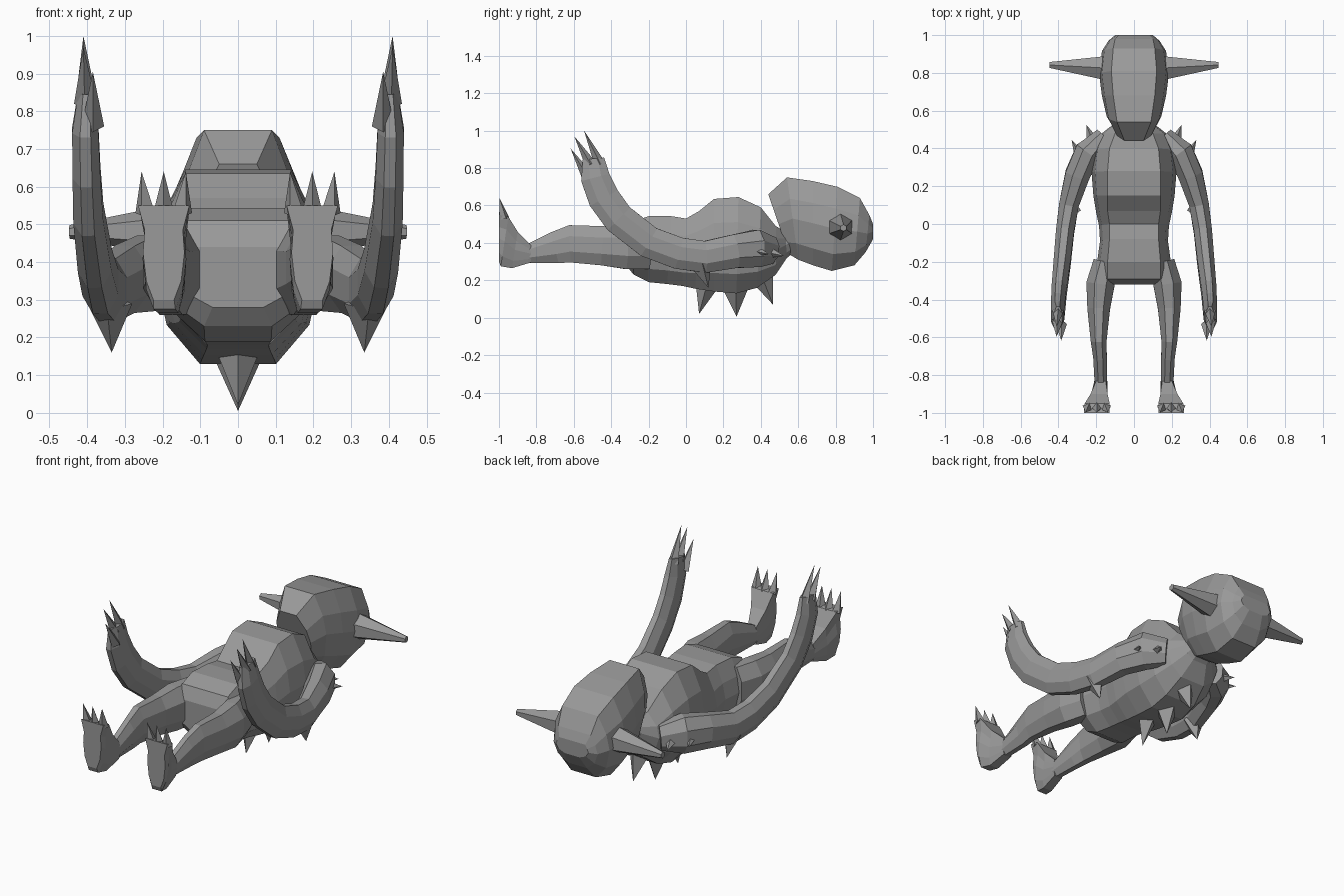
import bpy, bmesh, math
from mathutils import Vector

cube = bpy.data.objects.get("Cube")
if cube:
    bpy.data.objects.remove(cube, do_unlink=True)

skin = bpy.data.materials.new("grey skin")
skin.use_nodes = True
skin.diffuse_color = (0.32, 0.32, 0.32, 1)
skin.node_tree.nodes["Principled BSDF"].inputs["Base Color"].default_value = skin.diffuse_color


def finish(name, bm, mirror):
    bmesh.ops.recalc_face_normals(bm, faces=bm.faces)
    mesh = bpy.data.meshes.new(name)
    bm.to_mesh(mesh)
    bm.free()
    mesh.materials.append(skin)
    obj = bpy.data.objects.new(name, mesh)
    bpy.context.scene.collection.objects.link(obj)
    if mirror:
        mod = obj.modifiers.new("mirror", 'MIRROR')
        mod.use_mirror_merge = False
    return obj


def loft(name, rings, mirror=False):
    """Skin a list of equal rings and close both ends."""
    bm = bmesh.new()
    loops = [[bm.verts.new(p) for p in ring] for ring in rings]
    for a, b in zip(loops, loops[1:]):
        for i in range(len(a)):
            j = (i + 1) % len(a)
            bm.faces.new((a[i], a[j], b[j], b[i]))
    bm.faces.new(loops[0])
    bm.faces.new(loops[-1])
    return finish(name, bm, mirror)


def section(top, bottom, width, flat, low=0.45, x=0):
    """Flat-topped ring between a top and a bottom (y, z) point."""
    half = [(flat, 1), (width * 0.92, 0.74), (width, 0.5),
            (width * 0.84, 0.2), (width * low, 0)]
    outline = half + [(-w, h) for w, h in reversed(half)]
    t, b = Vector((x, *top)), Vector((x, *bottom))
    return [b.lerp(t, h) + Vector((w, 0, 0)) for w, h in outline]


def limb(name, path, sides=8):
    """Mirrored tube along (x, y, z, side radius, depth radius) points."""
    pts = [Vector(p[:3]) for p in path]
    rings = []
    for i, p in enumerate(path):
        along = (pts[min(i + 1, len(pts) - 1)] - pts[max(i - 1, 0)]).normalized()
        side = Vector((1, 0, 0))
        side = (side - along * side.dot(along)).normalized()
        depth = along.cross(side)
        angles = [math.tau * (k + 0.5) / sides for k in range(sides)]
        rings.append([pts[i] + (side * math.cos(a) * p[3] + depth * math.sin(a) * p[4]) * 1.08
                      for a in angles])
    return loft(name, rings, True)


def spike(name, base, tip, radius, end=0, sides=4, mirror=True):
    bm = bmesh.new()
    base, tip = Vector(base), Vector(tip)
    axis = tip - base
    bmesh.ops.create_cone(bm, cap_ends=True, segments=sides, radius1=radius,
                          radius2=end, depth=axis.length)
    turn = axis.to_track_quat('Z', 'Y').to_matrix().to_4x4()
    bmesh.ops.transform(bm, matrix=turn, verts=bm.verts)
    bmesh.ops.translate(bm, vec=(base + tip) / 2, verts=bm.verts)
    return finish(name, bm, mirror)


# Head and ears
loft("head", [
    section((.44, .66), (.55, .34), .10, .05),
    section((.54, .75), (.60, .31), .145, .09),
    section((.68, .73), (.68, .28), .17, .11),
    section((.81, .70), (.78, .25), .185, .12),
    section((.93, .64), (.90, .28), .17, .11),
    section((.98, .55), (.96, .35), .135, .10),
    section((1.0, .50), (1.0, .42), .10, .08),
])
spike("ear", (.14, .825, .485), (.447, .842, .48), .075, .018, 6)

# Torso with raised chest, waist and pelvis
loft("torso", [
    section((.57, .46), (.59, .36), .08, .05),
    section((.53, .46), (.54, .32), .10, .06),
    section((.48, .49), (.48, .23), .17, .10),
    section((.40, .59), (.38, .16), .21, .13),
    section((.28, .645), (.27, .13), .225, .14),
    section((.15, .635), (.15, .14), .215, .14),
    section((.07, .57), (.05, .155), .20, .14),
    section((.0, .53), (-.02, .17), .185, .13),
    section((-.08, .543), (-.10, .18), .18, .13),
    section((-.20, .543), (-.20, .19), .195, .14),
    section((-.29, .51), (-.28, .23), .20, .14),
    section((-.32, .44), (-.32, .28), .15, .12),
])

# Spines down the back
spike("lower_spine", (0, .11, .17), (0, .07, .02), .06, mirror=False)
spike("middle_spine", (0, .265, .16), (0, .27, .005), .07, mirror=False)
spike("upper_spine", (0, .41, .21), (0, .465, .07), .06, mirror=False)

# Arms with clawed hands
limb("arm", [
    (.16, .46, .36, .05, .07), (.245, .38, .37, .07, .10),
    (.30, .26, .355, .065, .09), (.345, .10, .325, .052, .085),
    (.365, -.04, .345, .048, .085), (.38, -.20, .405, .045, .085),
    (.397, -.36, .53, .04, .085), (.402, -.44, .64, .037, .085),
    (.405, -.485, .75, .035, .078), (.402, -.495, .85, .022, .058),
])
claws = [((.402, -.46, .82), (.41, -.545, 1.0)),
         ((.405, -.51, .82), (.41, -.597, .97)),
         ((.385, -.53, .76), (.385, -.617, .905))]
for base, tip in claws:
    spike("finger", base, tip, .03)
spike("elbow_spike", (.34, .08, .29), (.335, .12, .16), .06)
spike("shoulder_spike", (.22, .44, .35), (.252, .525, .33), .032)
spike("shoulder_spike", (.285, .36, .36), (.33, .445, .34), .032)

# Legs
limb("leg", [
    (.15, -.20, .38, .065, .12), (.178, -.32, .38, .075, .12),
    (.187, -.45, .385, .06, .105), (.187, -.62, .395, .042, .10),
    (.18, -.70, .375, .036, .085), (.175, -.85, .34, .033, .048),
])

# Feet with pointed toes
loft("foot", [
    section((-.83, .39), (-.83, .295), .035, .025, .7, .175),
    section((-.90, .46), (-.93, .265), .045, .045, .6, .185),
    section((-.95, .54), (-.99, .275), .058, .066, .5, .195),
    section((-1.0, .55), (-1.0, .30), .055, .068, .5, .197),
], True)
for x in (.148, .197, .246):
    spike("toe", (x, -.972, .53), (x + (x - .197) * .2, -.997, .64), .028)
